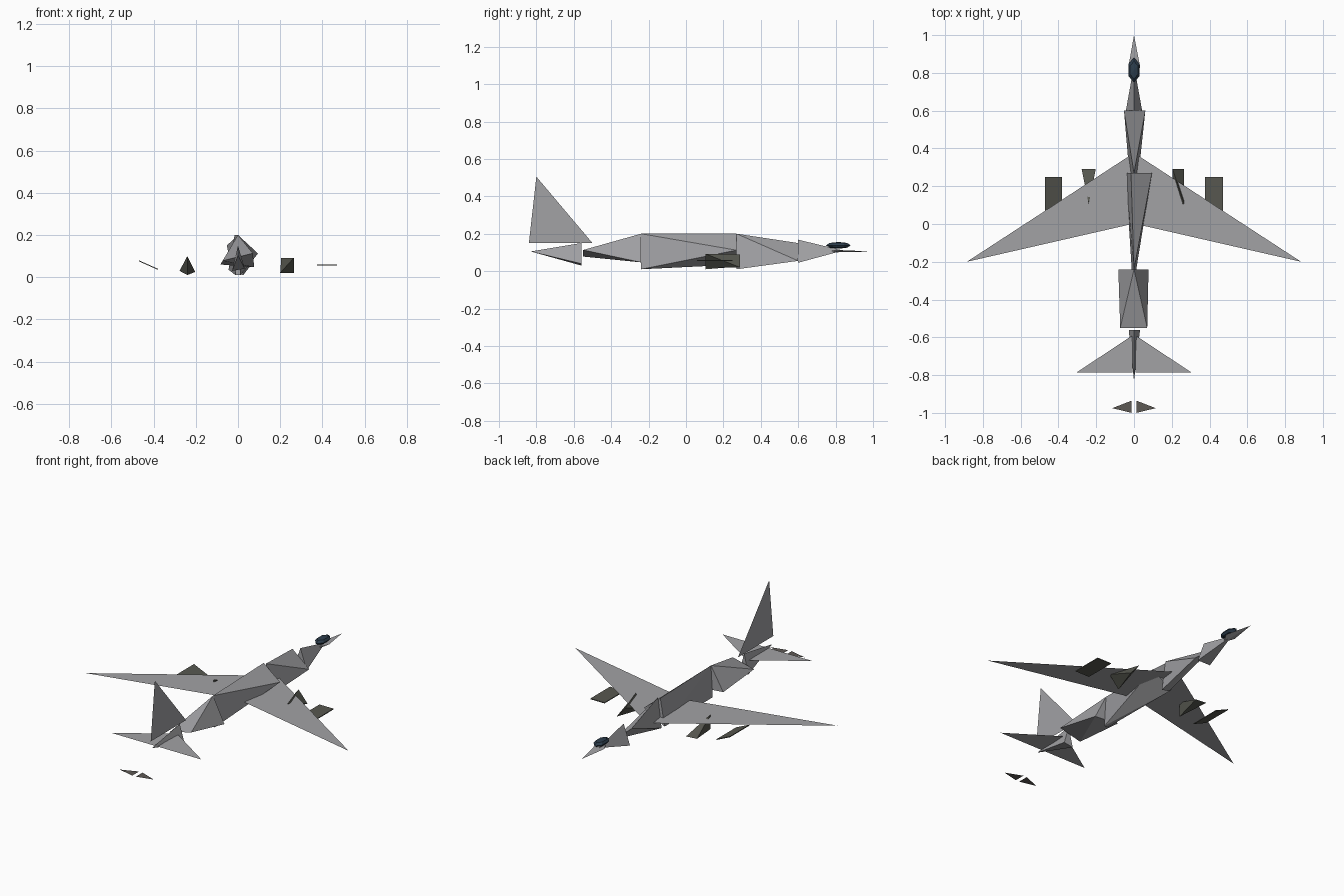
import bpy
import bmesh
from mathutils import Matrix

if "Cube" in bpy.data.objects:
    bpy.data.objects.remove(bpy.data.objects["Cube"], do_unlink=True)


def make_material(name, rgb):
    mat = bpy.data.materials.new(name)
    mat.use_nodes = True
    color = (*rgb, 1.0)
    mat.diffuse_color = color
    mat.node_tree.nodes["Principled BSDF"].inputs["Base Color"].default_value = color
    return mat


grey = make_material("hull grey", (0.36, 0.36, 0.375))
olive = make_material("engine olive", (0.095, 0.097, 0.08))
brown = make_material("exhaust brown", (0.11, 0.1, 0.09))
blue = make_material("glass blue", (0.025, 0.045, 0.07))


def finish(name, bm, mat):
    mesh = bpy.data.meshes.new(name)
    bm.to_mesh(mesh)
    bm.free()
    mesh.materials.append(mat)
    obj = bpy.data.objects.new(name, mesh)
    bpy.context.collection.objects.link(obj)
    return obj


def faceted(name, mat, *sections):
    """Closed faceted block through cross-sections given as (y, [(x, z), ...])."""
    bm = bmesh.new()
    for y, points in sections:
        for x, z in points:
            bm.verts.new((x, y, z))
    bmesh.ops.convex_hull(bm, input=bm.verts)
    bmesh.ops.recalc_face_normals(bm, faces=bm.faces)
    return finish(name, bm, mat)


def sheet(name, mat, points):
    bm = bmesh.new()
    bm.faces.new([bm.verts.new(p) for p in points])
    return finish(name, bm, mat)


def sheet_pair(name, mat, outline, z):
    """Flat outline on the left side, mirrored to the right."""
    sheet("left_" + name, mat, [(x, y, z) for x, y in outline])
    sheet("right_" + name, mat, [(-x, y, z) for x, y in reversed(outline)])


# Fuselage sections, nose to tail
faceted("nose_tip", grey,
        (1.0, [(0, 0.105)]),
        (0.83, [(-0.03, 0.108), (0.033, 0.112)]),
        (0.77, [(0, 0.11), (0, 0.1)]))
faceted("nose_cone", grey,
        (0.84, [(0, 0.11)]),
        (0.6, [(0, 0.168), (-0.043, 0.045), (0.043, 0.045)]))
faceted("front_fuselage", grey,
        (0.6, [(-0.053, 0.15), (0.06, 0.055)]),
        (0.27, [(0, 0.2), (-0.025, 0.02), (0.025, 0.01)]))
faceted("middle_fuselage", grey,
        (0.27, [(-0.016, 0.2), (0.095, 0.112), (-0.045, 0.035)]),
        (-0.24, [(0, 0.2), (0.012, 0.01), (-0.012, 0.01)]))
faceted("rear_fuselage", grey,
        (-0.24, [(0, 0.2), (0.077, 0.047), (-0.083, 0.06)]),
        (-0.55, [(-0.073, 0.078), (0.07, 0.113)]))
faceted("tail_cone", grey,
        (-0.56, [(0, 0.15), (-0.028, 0.03), (0.032, 0.04)]),
        (-0.83, [(0, 0.105)]))

# Thin flying surfaces
sheet_pair("wing", grey, [(0.01, 0.37), (0.01, 0), (0.885, -0.2)], 0.085)
sheet_pair("tailplane", grey, [(0.008, -0.59), (0.008, -0.785), (0.303, -0.785)], 0.1)
sheet("tail_fin", grey, [(0, -0.84, 0.15), (0, -0.5, 0.15), (0, -0.8, 0.505)])

# Inner engines
faceted("left_inner_engine", olive,
        (0.29, [(0.205, 0.09), (0.265, 0.02)]),
        (0.105, [(0.2, 0.02), (0.265, 0.092)]))
faceted("right_inner_engine", olive,
        (0.29, [(-0.277, 0.03), (-0.203, 0.025)]),
        (0.105, [(-0.24, 0.1), (-0.24, 0.01)]))

# Outer engine plates, the right one tilted
for name, inner, outer in (("left_outer_engine", (0.375, 0.055), (0.47, 0.055)),
                           ("right_outer_engine", (-0.38, 0.035), (-0.47, 0.075))):
    faceted(name, olive, *[(y, [inner, outer, (inner[0], inner[1] + 0.005),
                                (outer[0], outer[1] + 0.005)])
                           for y in (0.06, 0.248)])

# Exhaust plates behind the tail
sheet_pair("exhaust_plate", brown,
           [(0.012, -0.935), (0.012, -1.0), (0.115, -0.975)], 0.0)

# Faceted cockpit canopy
bm = bmesh.new()
bmesh.ops.create_uvsphere(bm, u_segments=6, v_segments=4, radius=1,
                          matrix=Matrix.Translation((0, 0.815, 0.138))
                          @ Matrix.Diagonal((0.033, 0.066, 0.018, 1)))
finish("canopy", bm, blue)
